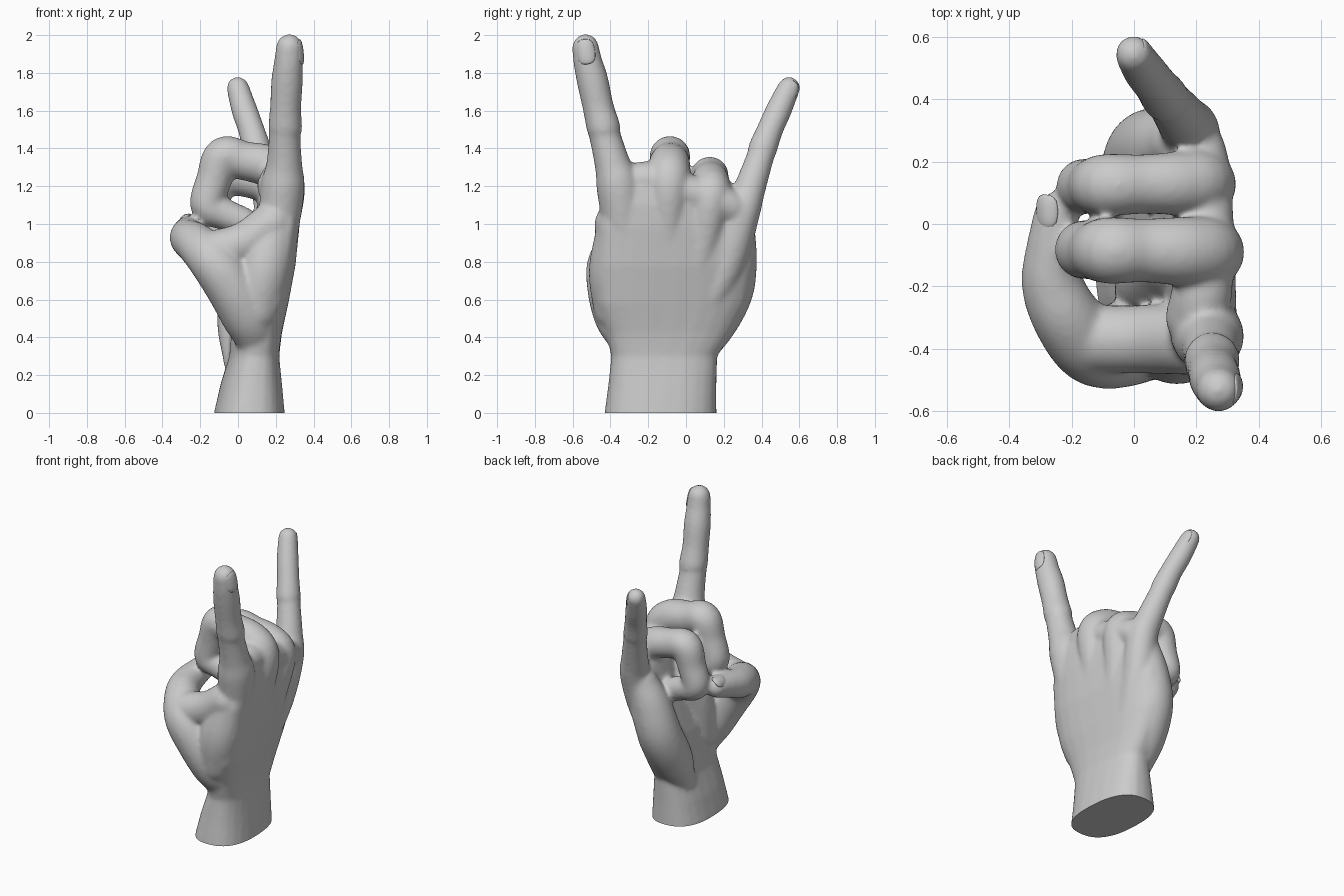
import bpy, bmesh, math
from mathutils import Vector, Matrix

if "Cube" in bpy.data.objects:
    bpy.data.objects.remove(bpy.data.objects["Cube"])

bm = bmesh.new()
N = 24


def loft(rings):
    """Skin a list of point rings and cap both ends."""
    vs = [[bm.verts.new(p) for p in r] for r in rings]
    for a, b in zip(vs, vs[1:]):
        for i in range(N):
            j = (i + 1) % N
            bm.faces.new((a[i], a[j], b[j], b[i]))
    bm.faces.new(vs[0][::-1])
    bm.faces.new(vs[-1])


def smooth_path(pts, steps=6):
    """Catmull-Rom through 4D points (x, y, z, radius)."""
    p = [Vector(q) for q in pts]
    p = [p[0] * 2 - p[1]] + p + [p[-1] * 2 - p[-2]]
    out = []
    for a, b, c, d in zip(p, p[1:], p[2:], p[3:]):
        for k in range(steps):
            t = k / steps
            out.append(0.5 * (2 * b + (c - a) * t + (2 * a - 5 * b + 4 * c - d) * t * t
                              + (3 * b - a - 3 * c + d) * t ** 3))
    return out + [p[-2]]


def finger(pts):
    """Round tube with varying radius and domed ends."""
    s = smooth_path(pts)
    pos, rad = [q.to_3d() for q in s], [q[3] for q in s]
    tans = [(pos[min(i + 1, len(s) - 1)] - pos[max(i - 1, 0)]).normalized() for i in range(len(s))]
    dome = [math.radians(a) for a in (18, 36, 54, 70, 84)]
    st = [(pos[0] - tans[0] * rad[0] * math.sin(a), rad[0] * math.cos(a), tans[0]) for a in dome[::-1]]
    st += list(zip(pos, rad, tans))
    st += [(pos[-1] + tans[-1] * rad[-1] * math.sin(a), rad[-1] * math.cos(a), tans[-1]) for a in dome]
    n, rings = Vector((0.1, 1, 0.05)), []
    for c, r, t in st:
        n = (n - t * n.dot(t)).normalized()
        b = t.cross(n)
        rings.append([c + r * (n * math.cos(2 * math.pi * i / N) + b * math.sin(2 * math.pi * i / N))
                      for i in range(N)])
    loft(rings)


# wrist and palm: z, centre x, centre y, half x, half y, tilt
rings = []
for z, cx, cy, hx, hy, tilt in [(-0.06, .06, -.135, .19, .30, .05), (0, .06, -.135, .187, .297, .05),
                                (.15, .07, -.125, .162, .287, .06), (.3, .085, -.115, .13, .282, .08),
                                (.42, .095, -.09, .13, .335, .1), (.58, .115, -.075, .14, .405, .12),
                                (.78, .16, -.06, .13, .425, .12), (.98, .20, -.06, .11, .405, .12),
                                (1.1, .215, -.07, .1, .365, .12), (1.2, .23, -.1, .075, .28, .12)]:
    ring = []
    for i in range(N):
        a = 2 * math.pi * i / N
        c, s = math.cos(a), math.sin(a)
        u = hx * math.copysign(abs(c) ** .8, c)
        v = hy * math.copysign(abs(s) ** .8, s)
        ring.append((cx + u * math.cos(tilt) - v * math.sin(tilt),
                     cy + u * math.sin(tilt) + v * math.cos(tilt), z))
    rings.append(ring)
loft(rings)

# index finger, raised
finger([(.13, -.2, .4, .08), (.2, -.31, .85, .1), (.235, -.355, 1.18, .117), (.245, -.39, 1.32, .095),
        (.247, -.43, 1.47, .084), (.25, -.437, 1.51, .09), (.252, -.465, 1.62, .083),
        (.26, -.495, 1.76, .084), (.268, -.52, 1.86, .077), (.272, -.532, 1.935, .071)])
# middle finger, curled
finger([(.13, -.13, .4, .08), (.22, -.1, .9, .085), (.245, -.09, 1.2, .11), (.17, -.088, 1.3, .112),
        (.03, -.085, 1.335, .103), (-.075, -.085, 1.355, .108), (-.125, -.085, 1.24, .095),
        (-.16, -.082, 1.1, .094), (-.08, -.08, 1.055, .085), (.03, -.08, 1.01, .078)])
# ring finger, curled
finger([(.13, -.06, .4, .08), (.2, .08, .85, .085), (.225, .13, 1.13, .103), (.15, .13, 1.21, .103),
        (.03, .128, 1.24, .096), (-.085, .125, 1.25, .101), (-.13, .123, 1.13, .09),
        (-.16, .12, 1.0, .088), (-.07, .115, .955, .08), (.03, .11, .92, .074)])
# little finger, raised
finger([(.11, 0, .4, .08), (.15, .2, .75, .1), (.18, .29, 1.04, .097), (.155, .335, 1.18, .085),
        (.11, .395, 1.36, .073), (.1, .405, 1.395, .077), (.07, .445, 1.5, .07),
        (.035, .49, 1.6, .069), (.005, .535, 1.7, .062), (-.001, .545, 1.72, .06)])
# thumb, folded across the curled fingers
finger([(.1, -.29, .36, .1), (.06, -.34, .5, .14), (-.03, -.385, .66, .138), (-.13, -.39, .8, .128),
        (-.215, -.3, .89, .112), (-.262, -.19, .925, .1), (-.262, -.08, .955, .085),
        (-.25, .03, .98, .072)])
# thumb web and thumb root
finger([(-.15, -.37, .85, .11), (.03, -.37, .9, .11), (.18, -.37, 1.0, .115)])
finger([(.1, -.36, .55, .13), (.14, -.375, .75, .14), (.19, -.36, .95, .12)])
# hollow of the palm
finger([(.06, -.22, .5, .12), (.06, -.18, .72, .12), (.11, -.1, .9, .12)])
# heel of the palm
finger([(0, .03, .28, .08), (.02, .12, .45, .13), (.045, .22, .65, .138), (.09, .25, .85, .125),
        (.14, .27, 1.0, .095)])
# webs joining the knuckles
finger([(.2, -.3, 1.2, .1), (.22, -.2, 1.235, .097), (.23, .02, 1.17, .09), (.21, .22, 1.1, .09),
        (.17, .3, 1.03, .08)])

me = bpy.data.meshes.new("hand")
bmesh.ops.recalc_face_normals(bm, faces=bm.faces)
bm.to_mesh(me)
bm.free()
hand = bpy.data.objects.new("hand", me)
bpy.context.collection.objects.link(hand)
bpy.context.view_layer.objects.active = hand
hand.select_set(True)

# fuse the parts into one skin
rm = hand.modifiers.new("fuse", 'REMESH')
rm.mode, rm.voxel_size = 'VOXEL', 0.012
sm = hand.modifiers.new("soften", 'SMOOTH')
sm.factor, sm.iterations = 0.5, 14
for m in ("fuse", "soften"):
    bpy.ops.object.modifier_apply(modifier=m)

# flat cut at the wrist
bm = bmesh.new()
bm.from_mesh(hand.data)
bmesh.ops.bisect_plane(bm, geom=bm.verts[:] + bm.edges[:] + bm.faces[:], plane_co=(0, 0, 0),
                       plane_no=(0, 0, 1), clear_inner=True)
bmesh.ops.holes_fill(bm, edges=[e for e in bm.edges if e.is_boundary], sides=0)
bmesh.ops.recalc_face_normals(bm, faces=bm.faces)
bm.to_mesh(hand.data)
bm.free()
bpy.ops.object.shade_smooth_by_angle(angle=math.radians(50))


def nail(name, centre, along, out, length, width):
    """Thin rounded plate curved around a fingertip."""
    y = Vector(along).normalized()
    z = Vector(out)
    z = (z - y * z.dot(y)).normalized()
    x = y.cross(z)
    b = bmesh.new()
    bmesh.ops.create_uvsphere(b, u_segments=20, v_segments=10, radius=1)
    for v in b.verts:
        p = v.co.copy()
        k = max(abs(p.x), abs(p.y), 1e-6)
        f = 1 + (math.hypot(p.x, p.y) / k - 1) * .4
        v.co = (p.x * f * width, p.y * f * length, p.z * .012 - .28 * width * (p.x * f) ** 2)
    b.transform(Matrix.Translation(centre) @ Matrix((x, y, z)).transposed().to_4x4())
    m = bpy.data.meshes.new(name)
    b.to_mesh(m)
    b.free()
    o = bpy.data.objects.new(name, m)
    bpy.context.collection.objects.link(o)
    for f in m.polygons:
        f.use_smooth = True


nail("index_nail", (.335, -.532, 1.912), (-.12, -.15, 1), (1, -.1, 0), .068, .05)
nail("little_nail", (.05, .548, 1.705), (-.33, .4, 1), (1, .1, .1), .06, .043)
nail("thumb_nail", (-.285, .04, 1.035), (0, 1, .05), (-.55, .1, .8), .055, .042)
